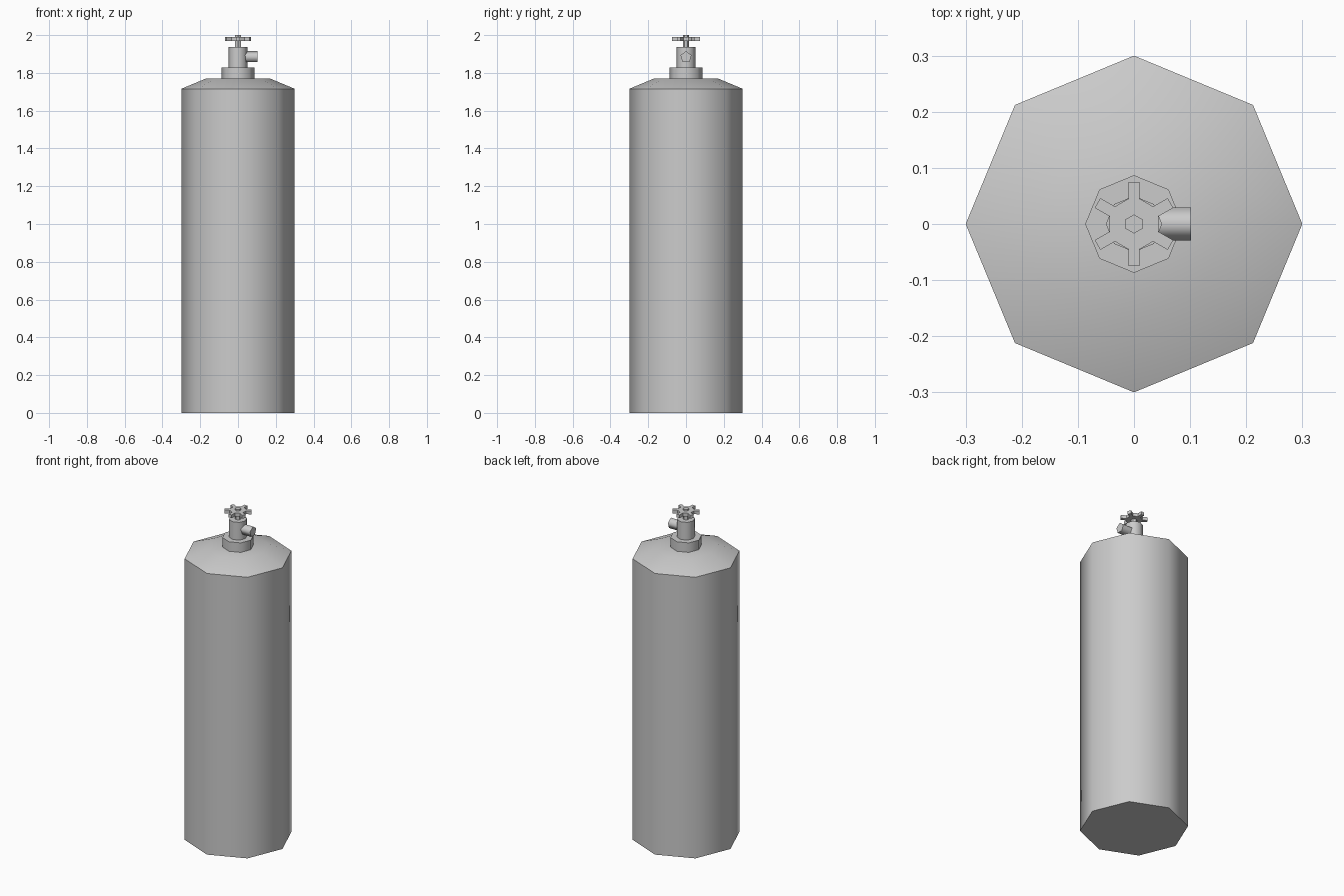
import bpy, bmesh
from math import cos, sin, pi, radians
from mathutils import Matrix

if "Cube" in bpy.data.objects:
    bpy.data.objects.remove(bpy.data.objects["Cube"])


def finish(name, bm, angle):
    bmesh.ops.recalc_face_normals(bm, faces=bm.faces)
    mesh = bpy.data.meshes.new(name)
    bm.to_mesh(mesh)
    bm.free()
    obj = bpy.data.objects.new(name, mesh)
    bpy.context.collection.objects.link(obj)
    bpy.ops.object.select_all(action='DESELECT')
    bpy.context.view_layer.objects.active = obj
    obj.select_set(True)
    bpy.ops.object.shade_smooth_by_angle(angle=radians(angle))
    return obj


def lathe(name, profile, sides, angle=50, start=0.0, matrix=None):
    """Stack of polygon rings (radius, height), capped at both ends."""
    bm = bmesh.new()
    rings = [[bm.verts.new((r * cos(start + 2 * pi * i / sides),
                            r * sin(start + 2 * pi * i / sides), z))
              for i in range(sides)] for r, z in profile]
    bm.faces.new(rings[0])
    bm.faces.new(rings[-1])
    for a, b in zip(rings, rings[1:]):
        for i in range(sides):
            j = (i + 1) % sides
            bm.faces.new((a[i], a[j], b[j], b[i]))
    if matrix:
        bm.transform(matrix)
    return finish(name, bm, angle)


# Tank with sloped shoulder
lathe("tank_body", [(0.3, 0), (0.3, 1.716), (0.17, 1.77)], 8)

# Neck collar and valve column
lathe("neck_collar", [(0.087, 1.765), (0.087, 1.828)], 8)
lathe("valve_column", [(0.05, 1.82), (0.05, 1.936)], 8)

# Five-sided side outlet pointing along +x
lathe("valve_outlet", [(0.031, 0.02), (0.031, 0.102)], 5, angle=80,
      matrix=Matrix.Translation((0, 0, 1.884)) @ Matrix.Rotation(pi / 2, 4, 'Y'),
      start=pi)

# Hexagonal spindle
lathe("valve_spindle", [(0.017, 1.93), (0.017, 2.0)], 6, start=pi / 2)

# Six-spoked handwheel: outline of each spoke rotated around the hub
bm = bmesh.new()
outline = []
for k in range(6):
    a = pi / 2 + k * pi / 3
    for r, w in ((0.045, -0.01), (0.075, -0.01), (0.075, 0.01), (0.045, 0.01)):
        outline.append(bm.verts.new((r * cos(a) - w * sin(a),
                                     r * sin(a) + w * cos(a), 1.97)))
face = bm.faces.new(outline)
top = bmesh.ops.extrude_face_region(bm, geom=[face], use_keep_orig=True)["geom"]
bmesh.ops.translate(bm, vec=(0, 0, 0.02),
                    verts=[g for g in top if isinstance(g, bmesh.types.BMVert)])
finish("handwheel", bm, 25)
